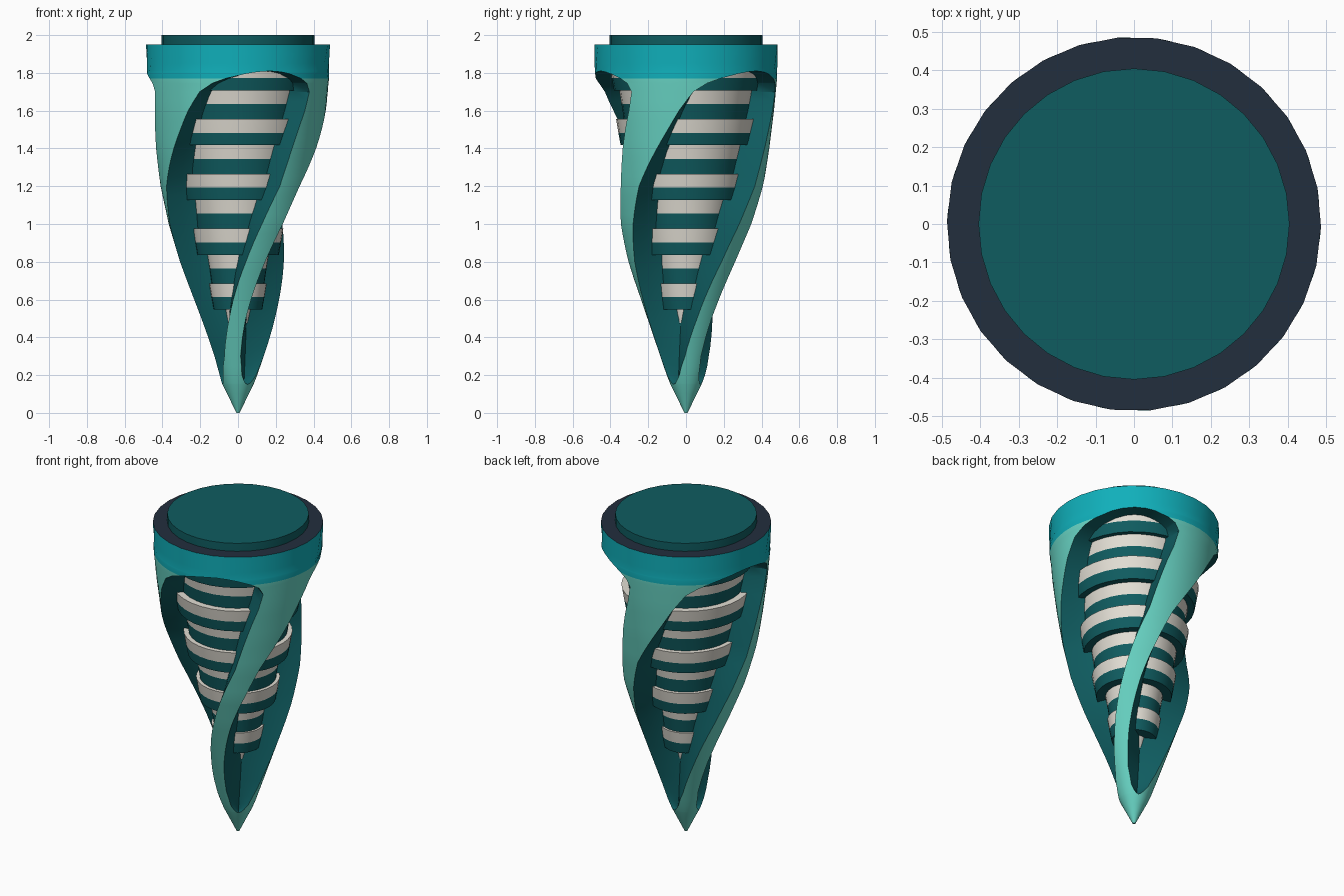
import bpy, bmesh, math

if "Cube" in bpy.data.objects:
    bpy.data.objects.remove(bpy.data.objects["Cube"])

# ---------- colours ----------
def mat(name, r, g, b):
    lin = lambda c: ((c / 255 + 0.055) / 1.055) ** 2.4 if c > 10 else c / 255 / 12.92
    m = bpy.data.materials.new(name)
    m.diffuse_color = (lin(r), lin(g), lin(b), 1)
    m.use_nodes = True
    m.node_tree.nodes["Principled BSDF"].inputs["Base Color"].default_value = m.diffuse_color
    return m

MINT = mat("mint", 104, 212, 196)
CYAN = mat("cyan", 16, 176, 187)
DARK = mat("dark teal", 15, 92, 96)
NAVY = mat("navy", 34, 46, 61)
WHITE = mat("off white", 226, 222, 212)

def interp(table, z):
    for (z0, v0), (z1, v1) in zip(table, table[1:]):
        if z <= z1:
            return v0 + (v1 - v0) * max(0, (z - z0) / (z1 - z0))
    return table[-1][1]

def finish(bm, name, mats, angle):
    bmesh.ops.remove_doubles(bm, verts=bm.verts, dist=0.0003)
    bmesh.ops.recalc_face_normals(bm, faces=bm.faces)
    me = bpy.data.meshes.new(name)
    bm.to_mesh(me)
    bm.free()
    for m in mats:
        me.materials.append(m)
    ob = bpy.data.objects.new(name, me)
    bpy.context.collection.objects.link(ob)
    bpy.ops.object.select_all(action='DESELECT')
    ob.select_set(True)
    bpy.context.view_layer.objects.active = ob
    bpy.ops.object.shade_smooth_by_angle(angle=math.radians(angle))
    return ob

# ---------- twisted shell: three ribs joined at the tip and the collar ----------
RADIUS = [(0, .008), (.15, .082), (.2, .102), (.4, .17), (.6, .238), (.8, .307), (1, .367),
          (1.2, .41), (1.4, .441), (1.6, .466), (1.77, .482), (1.95, .487)]
# half width of a rib in degrees; 60 means closed all round
RIB = [(0, 60), (.15, 60), (.157, 50), (.17, 42), (.2, 31), (.3, 19), (.4, 15), (.5, 12.5),
       (.65, 11), (.8, 10), (1.2, 10), (1.4, 14.5), (1.5, 16.5), (1.6, 18), (1.7, 21),
       (1.745, 27), (1.77, 34), (1.795, 45), (1.805, 52), (1.81, 60), (1.95, 60)]
HUB = 0.052
COLS, WALL = 10, 5
levels = sorted({z for z, _ in RIB} | {round(.05 * i, 3) for i in range(39)})

def polar(r, deg, z):
    a = math.radians(deg)
    return (r * math.cos(a), r * math.sin(a), z)

def rib_row(z, k):
    """Outer arc points and the two side wall lines running in to the hub."""
    c = -12 + 62 * (z - 1.77) + 120 * k
    r, h = interp(RADIUS, z), interp(RIB, z)
    outer = [polar(r, c + h * (2 * i / COLS - 1), z) for i in range(COLS + 1)]
    walls = []
    for s in (-1, 1):
        a, b = polar(r, c + s * h, z), polar(HUB, c + s * 60, z)
        walls.append([tuple(p + (q - p) * j / WALL for p, q in zip(a, b)) for j in range(WALL + 1)])
    return outer, walls

bm = bmesh.new()
def strip(lo, hi, index):
    for i in range(len(lo) - 1):
        f = bm.faces.new([bm.verts.new(p) for p in (lo[i], lo[i + 1], hi[i + 1], hi[i])])
        f.material_index = index

for k in range(3):
    for z0, z1 in zip(levels, levels[1:]):
        (o0, w0), (o1, w1) = rib_row(z0, k), rib_row(z1, k)
        strip(o0, o1, 1 if z0 >= 1.769 else 0)
        if min(interp(RIB, z0), interp(RIB, z1)) < 59.9:
            for s in (0, 1):
                strip(w0[s], w1[s], 2)
    # collar top and tip cap
    for z, index in ((levels[-1], 3), (0, 0)):
        arc = rib_row(z, k)[0]
        for a, b in zip(arc, arc[1:]):
            f = bm.faces.new([bm.verts.new(p) for p in (a, b, (0, 0, z))])
            f.material_index = index
finish(bm, "twisted_shell", [MINT, CYAN, DARK, NAVY], 40)

# ---------- striped core: stepped rings, turned around the axis ----------
ENV = [(.4, .045), (.5, .085), (.685, .152), (.975, .24), (1.265, .312), (1.555, .37), (1.845, .405)]
profile = [(0, 2.0, 0), (.405, 2.0, 0), (.405, 1.845, 0)]   # radius, z, colour of the face above
for i in range(5):
    zt = 1.845 - .29 * i
    for top, inset in ((zt, 0), (zt - .138, .035)):
        h = .138 if inset == 0 else .152
        rt = interp(ENV, top) - inset
        rb = max(rt - .024, .03)
        rt = max(rt, .04)
        profile += [(rt, top, 1 if inset == 0 and i else 0),
                    ((rt + rb) / 2, top - .072, 1), (rb, top - h, 0)]
profile.append((0, profile[-1][1], 0))

bm = bmesh.new()
SEG = 32
for (r0, z0, _), (r1, z1, c) in zip(profile, profile[1:]):
    if abs(r0 - r1) + abs(z0 - z1) < 1e-4:
        continue
    for j in range(SEG):
        a, b = 360 * j / SEG, 360 * (j + 1) / SEG
        pts = [polar(r0, a, z0), polar(r0, b, z0), polar(r1, b, z1), polar(r1, a, z1)]
        if r0 == 0:
            pts = pts[1:]
        if r1 == 0:
            pts = pts[:3]
        f = bm.faces.new([bm.verts.new(p) for p in pts])
        f.material_index = c
finish(bm, "striped_core", [DARK, WHITE], 35)
